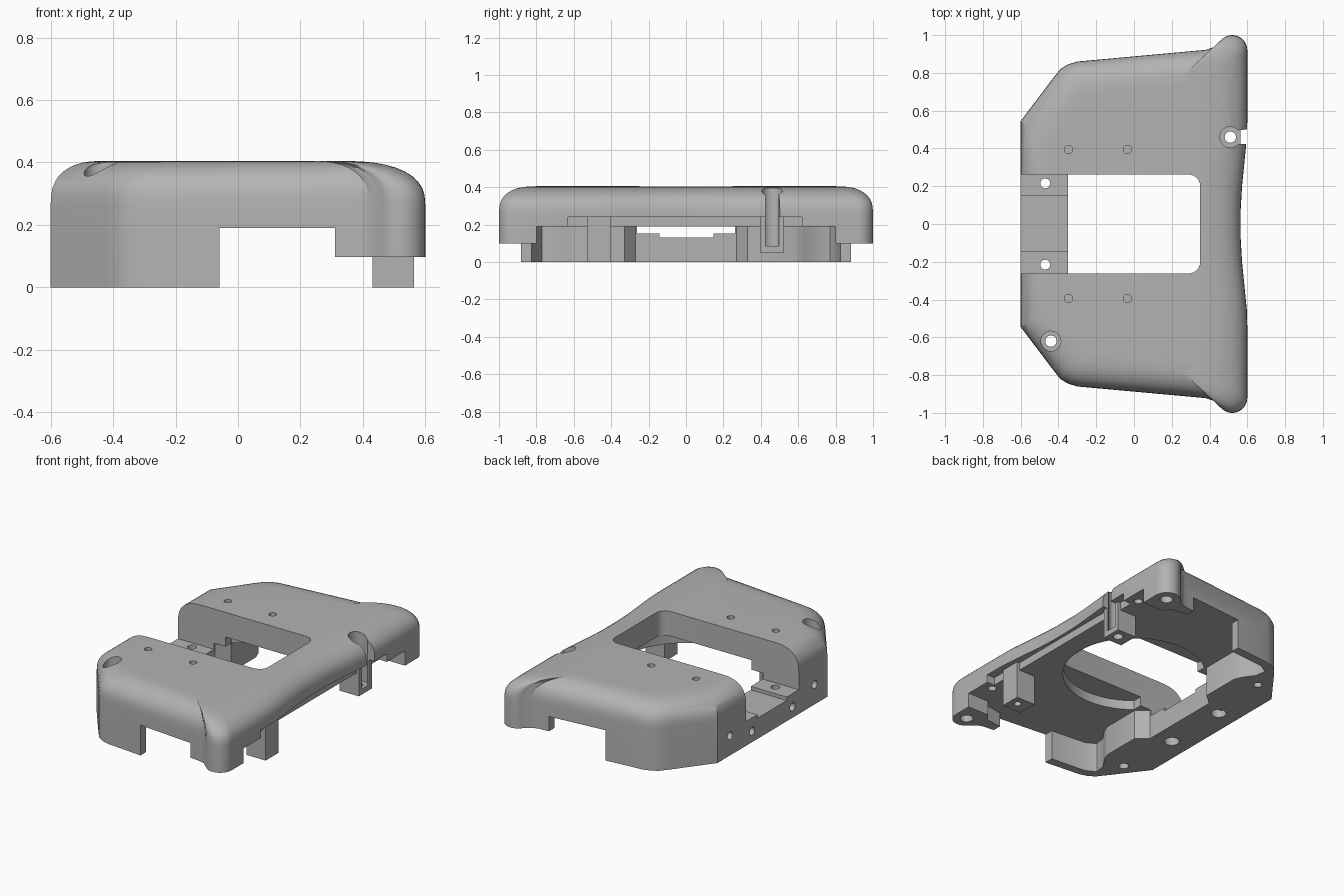
import bpy, bmesh
from math import sin, cos, pi, radians
from mathutils import Matrix

if "Cube" in bpy.data.objects:
    bpy.data.objects.remove(bpy.data.objects["Cube"])

grey = bpy.data.materials.new("mid_grey")
grey.use_nodes = True
grey.diffuse_color = (0.45, 0.45, 0.45, 1)
grey.node_tree.nodes["Principled BSDF"].inputs["Base Color"].default_value = (0.45, 0.45, 0.45, 1)


def loft(name, rings):
    """Closed solid through equal-length rings of 3D points."""
    bm = bmesh.new()
    loops = [[bm.verts.new(p) for p in ring] for ring in rings]
    n = len(loops[0])
    for a, b in zip(loops, loops[1:]):
        for i in range(n):
            j = (i + 1) % n
            bm.faces.new((a[i], a[j], b[j], b[i]))
    bm.faces.new(loops[0])
    bm.faces.new(loops[-1])
    bmesh.ops.recalc_face_normals(bm, faces=bm.faces)
    mesh = bpy.data.meshes.new(name)
    bm.to_mesh(mesh)
    bm.free()
    mesh.materials.append(grey)
    obj = bpy.data.objects.new(name, mesh)
    bpy.context.collection.objects.link(obj)
    return obj


def prism(name, pts, z0, z1):
    return loft(name, [[(x, y, z) for x, y in pts] for z in (z0, z1)])


def box(name, x0, x1, y0, y1, z0, z1):
    return prism(name, [(x0, y0), (x1, y0), (x1, y1), (x0, y1)], z0, z1)


def arc(cx, cy, r, a0, a1, n):
    return [(cx + r * cos(radians(a0 + (a1 - a0) * i / n)),
             cy + r * sin(radians(a0 + (a1 - a0) * i / n))) for i in range(n + 1)]


def rod(x, y, r, z0, z1):
    return prism("hole_cutter", arc(x, y, r, 0, 345, 23), z0, z1)


def mirrored(half):
    return half + [(x, -y) for x, y in reversed(half)]


# Body outline: chamfered left corners, rounded right horns, waisted right edge
half = [(-0.6, 0.545), (-0.43, 0.77), (-0.39, 0.82), (-0.35, 0.845), (-0.3, 0.86),
        (0.38, 0.922), (0.42, 0.935), (0.445, 0.96)]
half += arc(0.52, 0.92, 0.08, 145, 0, 12)
half += [(0.6, 0.55), (0.597, 0.45), (0.585, 0.33), (0.572, 0.2), (0.565, 0.08)]
outline = mirrored(half)

# Shell with a soft rounded crown
rings = [[(x, y, 0) for x, y in outline]]
STEPS = 10
for i in range(STEPS + 1):
    t = pi / 2 * i / STEPS
    inset = 1 - max(cos(t), 0) ** 0.8
    z = 0.265 + 0.14 * sin(t) ** 0.8
    rings.append([(x * (1 - inset * (0.45 if x > 0 else 0.28)),
                   y * (1 - inset * 0.2), z) for x, y in outline])
body = loft("controller_shell", rings)


def combine(tool, op="DIFFERENCE"):
    mod = body.modifiers.new(tool.name, "BOOLEAN")
    mod.operation = op
    mod.solver = "EXACT"
    mod.object = tool
    tool.hide_render = True
    deps = bpy.context.evaluated_depsgraph_get()
    deps.update()
    mesh = bpy.data.meshes.new_from_object(body.evaluated_get(deps))
    body.modifiers.clear()
    body.data = mesh
    bpy.data.objects.remove(tool)


# Underside cavity with side windows; leaves the left block and horn skirts
cavity = [(-0.35, 0.27), (-0.28, 0.33), (-0.28, 0.58), (-0.3, 0.63), (-0.35, 0.7),
          (-0.36, 0.77), (-0.3, 0.805), (-0.06, 0.825), (-0.06, 1.1), (0.31, 1.1),
          (0.31, 0.86), (0.42, 0.845), (0.45, 0.8), (0.7, 0.8)]
combine(prism("cavity_cutter", mirrored(cavity), -0.1, 0.19))
combine(box("skirt_cutter", 0.25, 0.8, -1.2, 1.2, -0.1, 0.098))

# Shallow round pocket and the undercut along the right edge
pocket = [(max(x, -0.278), y) for x, y in arc(0, 0, 0.42, -130, 130, 40)]
combine(prism("pocket_cutter", pocket, 0.15, 0.25))
combine(box("edge_cutter", 0.545, 0.8, -0.63, 0.62, 0.1, 0.24))

# Screw posts below the right edge
combine(box("front_post", 0.43, 0.563, -0.53, -0.4, 0, 0.3), "UNION")
combine(box("back_post", 0.43, 0.563, 0.395, 0.525, 0.05, 0.3), "UNION")

# Open slot with rounded right corners, above a stepped bridge
slot = ([(-0.8, -0.262)] + arc(0.29, -0.202, 0.06, -90, 0, 6)
        + arc(0.29, 0.202, 0.06, 0, 90, 6) + [(-0.8, 0.262)])
combine(prism("slot_cutter", slot, 0.152, 0.6))
combine(box("bridge_channel_cutter", -0.8, -0.3, -0.143, 0.148, 0.13, 0.3))

# Screw channel opening to the right
channel = [(0.7, 0.425)] + arc(0.51, 0.46, 0.055, -40, -320, 20) + [(0.7, 0.515)]
combine(prism("channel_cutter", channel, 0.085, 0.6))

# Vertical holes: x, y, radius, bottom, top
holes = [(0.51, 0.46, 0.03, -0.1, 0.2), (0.51, -0.46, 0.022, -0.1, 0.15),
         (-0.44, -0.62, 0.053, 0.33, 0.6), (-0.44, -0.62, 0.03, -0.1, 0.5),
         (-0.43, 0.62, 0.025, -0.1, 0.15)]
for side in (-1, 1):
    holes += [(-0.47, side * 0.215, 0.026, -0.1, 0.4),
              (-0.47, side * 0.215, 0.045, -0.1, 0.06),
              (0.52, side * 0.915, 0.038, 0.05, 0.2),
              (0.53, side * 0.67, 0.025, 0.1, 0.27)]
    holes += [(x, side * 0.395, 0.022, 0.36, 0.6) for x in (-0.347, -0.035)]
for hole in holes:
    combine(rod(*hole))

# Horizontal holes in the left face
for y, z in ((0.2, 0.068), (0.42, 0.125)):
    for side in (-1, 1):
        drill = rod(0, 0, 0.025, -0.1, 0.1)
        drill.data.transform(Matrix.Translation((-0.6, side * y, z)) @ Matrix.Rotation(pi / 2, 4, "Y"))
        combine(drill)

# Smooth curved surfaces, crisp machined edges
bpy.ops.object.select_all(action="DESELECT")
body.select_set(True)
bpy.context.view_layer.objects.active = body
bpy.ops.object.shade_smooth_by_angle(angle=radians(28))
